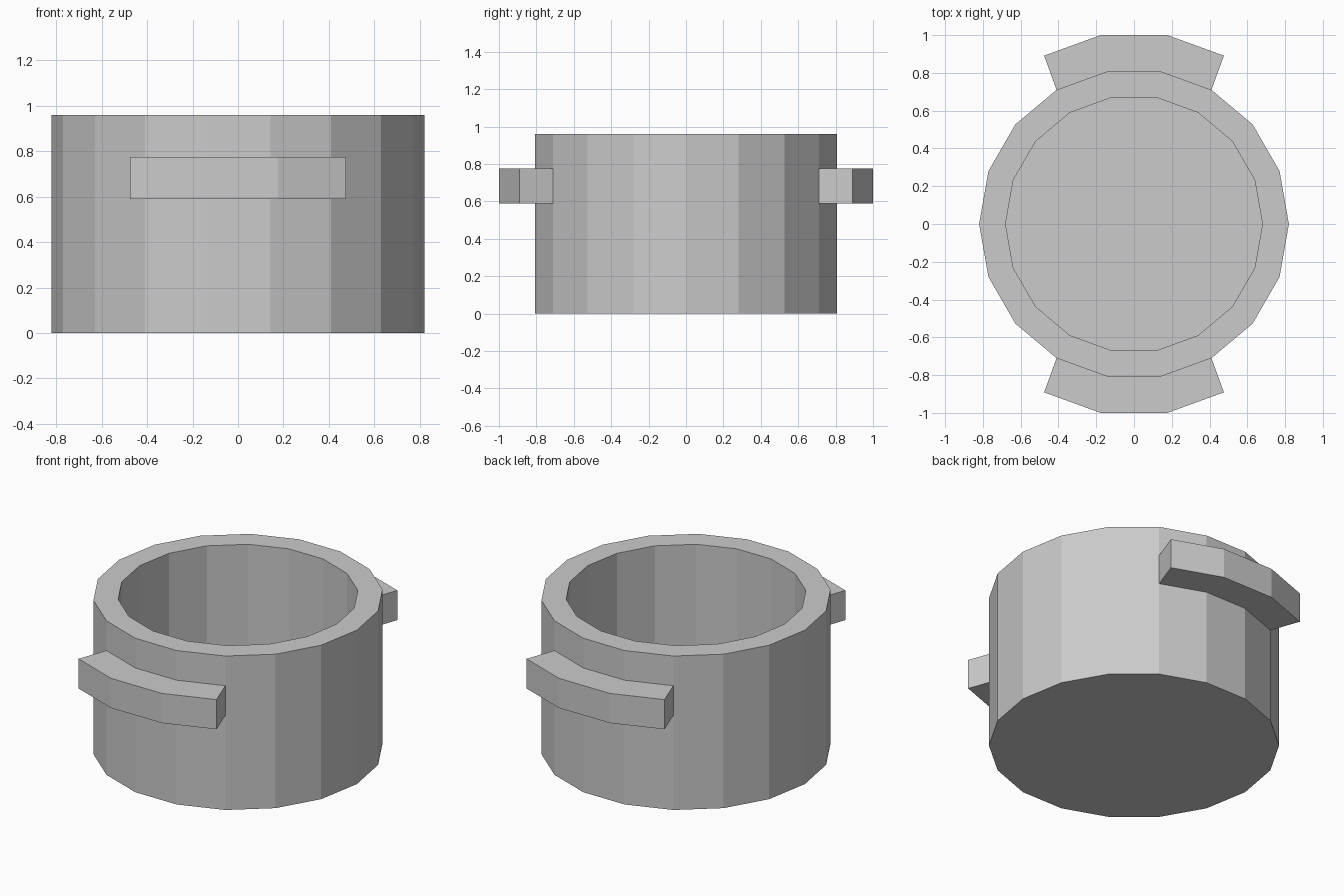
import bpy, bmesh
from math import cos, sin, tau

if "Cube" in bpy.data.objects:
    bpy.data.objects.remove(bpy.data.objects["Cube"])

SIDES = 18
HANDLE_LOW, HANDLE_HIGH, HANDLE_DEPTH = 0.59, 0.775, 0.1925

# Pot wall: outer rings from the base up, over the rim, down to the inner floor
profile = [(0.82, 0), (0.82, HANDLE_LOW), (0.82, HANDLE_HIGH), (0.82, 0.96),
           (0.68, 0.96), (0.68, 0.14)]
bm = bmesh.new()
rings = [[bm.verts.new((r * cos(tau * i / SIDES), r * sin(tau * i / SIDES), z))
          for i in range(SIDES)] for r, z in profile]
for a, b in zip(rings, rings[1:]):
    for i in range(SIDES):
        j = (i + 1) % SIDES
        bm.faces.new((a[i], a[j], b[j], b[i]))

# Underside and inner floor
bm.faces.new(rings[0][::-1])
bm.faces.new(rings[-1])
bm.normal_update()

# Handles: push out three neighbouring wall faces at the front and back
for side in (-1, 1):
    grip = [f for f in bm.faces
            if f.normal.y * side > 0.9 and f.calc_center_median().y * side > 0.7
            and HANDLE_LOW < f.calc_center_median().z < HANDLE_HIGH]
    geom = bmesh.ops.extrude_face_region(bm, geom=grip)["geom"]
    bmesh.ops.delete(bm, geom=[f for f in grip if f.is_valid], context='FACES_ONLY')
    outer = [f for f in geom if isinstance(f, bmesh.types.BMFace)]
    for f in outer:
        f.normal_update()
    moves = []
    for v in {v for f in outer for v in f.verts}:
        normals = [f.normal.copy() for f in outer if v in f.verts]
        d = sum(normals[1:], normals[0]).normalized()
        moves.append((v, d * (HANDLE_DEPTH / d.dot(normals[0]))))
    for v, offset in moves:
        v.co += offset
    bm.normal_update()

bmesh.ops.recalc_face_normals(bm, faces=bm.faces[:])
mesh = bpy.data.meshes.new("cooking_pot")
bm.to_mesh(mesh)
bm.free()
bpy.context.collection.objects.link(bpy.data.objects.new("cooking_pot", mesh))
